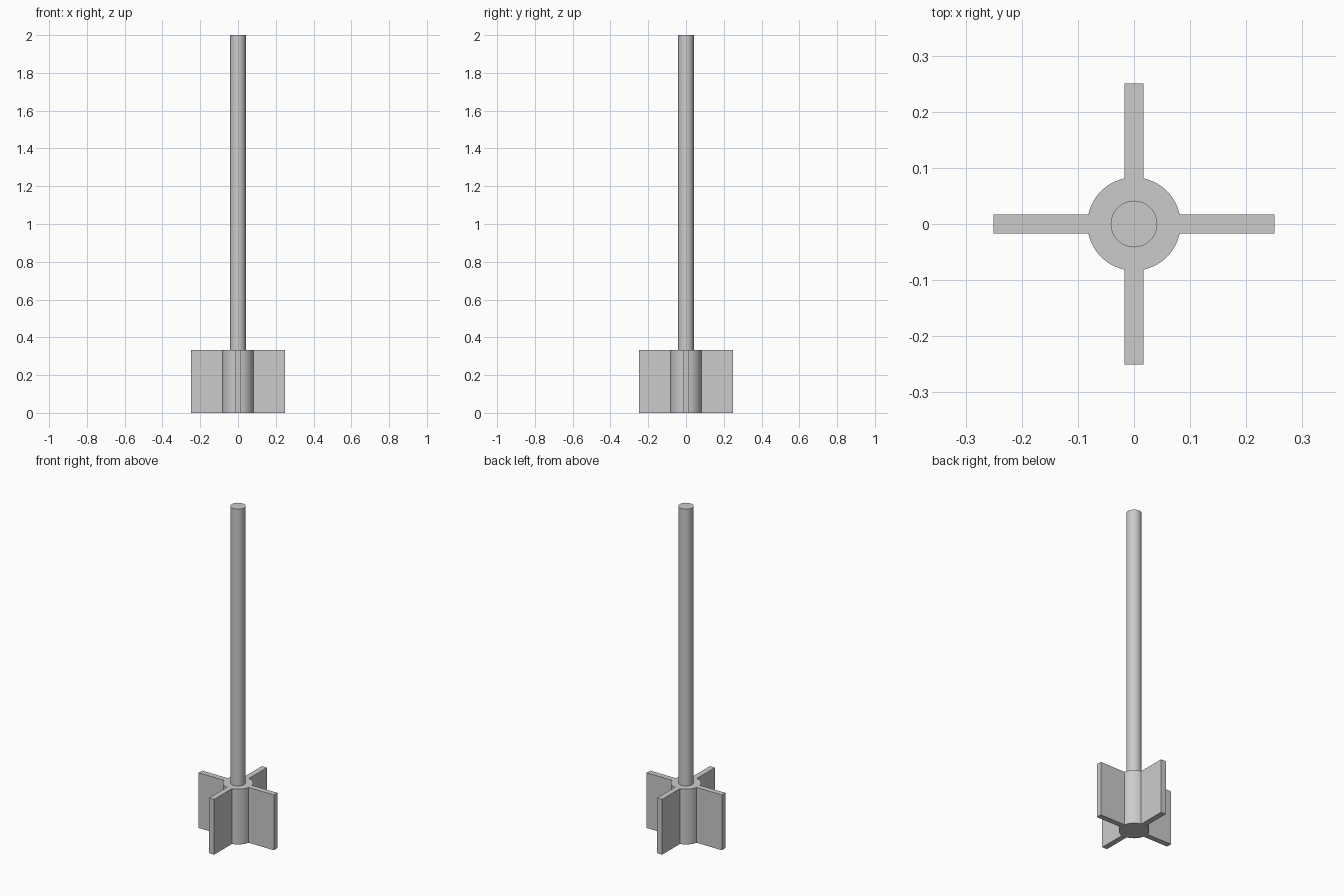
import bpy, bmesh
from math import asin, cos, sin, pi

if "Cube" in bpy.data.objects:
    bpy.data.objects.remove(bpy.data.objects["Cube"], do_unlink=True)

HEIGHT, HUB_TOP = 2.0, 0.333
SHAFT_R, HUB_R = 0.0415, 0.083
REACH, HALF = 0.25, 0.0167

grey = bpy.data.materials.new("grey metal")
grey.use_nodes = True
grey.diffuse_color = (0.6, 0.6, 0.6, 1)
grey.node_tree.nodes["Principled BSDF"].inputs["Base Color"].default_value = grey.diffuse_color


def extrude_outline(name, points, z0, z1):
    """Solid made by lifting a flat outline from z0 to z1."""
    bm = bmesh.new()
    base = bm.faces.new([bm.verts.new((x, y, z0)) for x, y in points])
    top = bmesh.ops.extrude_face_region(bm, geom=[base], use_keep_orig=True)["geom"]
    verts = [v for v in top if isinstance(v, bmesh.types.BMVert)]
    bmesh.ops.translate(bm, verts=verts, vec=(0, 0, z1 - z0))
    bmesh.ops.recalc_face_normals(bm, faces=bm.faces)
    mesh = bpy.data.meshes.new(name)
    bm.to_mesh(mesh)
    bm.free()
    mesh.materials.append(grey)
    obj = bpy.data.objects.new(name, mesh)
    bpy.context.collection.objects.link(obj)
    bpy.ops.object.select_all(action="DESELECT")
    obj.select_set(True)
    bpy.context.view_layer.objects.active = obj
    bpy.ops.object.shade_smooth_by_angle(angle=pi / 6)
    return obj


# Hub with four blades: each quarter is a blade end followed by a hub arc
root = asin(HALF / HUB_R)
arc_steps = 12
outline = []
for quarter in range(4):
    a = quarter * pi / 2
    for u, v in ((REACH, -HALF), (REACH, HALF)):
        outline.append((u * cos(a) - v * sin(a), u * sin(a) + v * cos(a)))
    for i in range(arc_steps + 1):
        t = a + root + (pi / 2 - 2 * root) * i / arc_steps
        outline.append((HUB_R * cos(t), HUB_R * sin(t)))
extrude_outline("bladed_hub", outline, 0, HUB_TOP)

# Shaft, seated slightly into the hub
sides = 48
circle = [(SHAFT_R * cos(2 * pi * i / sides), SHAFT_R * sin(2 * pi * i / sides)) for i in range(sides)]
extrude_outline("shaft", circle, HUB_TOP - 0.05, HEIGHT)
